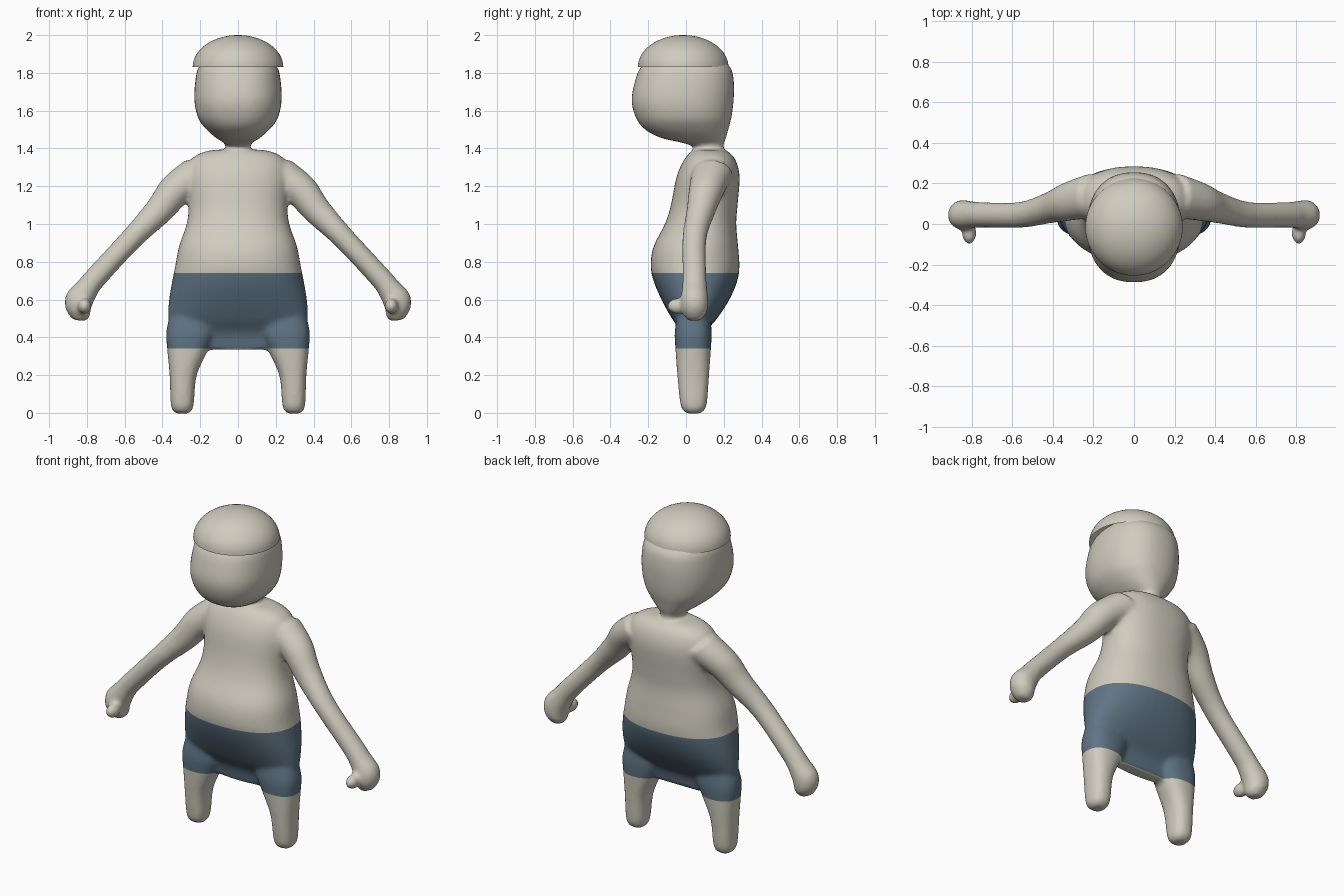
import bpy, bmesh
from math import cos, sin, pi, radians
from mathutils import Vector, Matrix

default = bpy.data.objects.get("Cube")
if default:
    bpy.data.objects.remove(default, do_unlink=True)


def make_material(name, color):
    mat = bpy.data.materials.new(name)
    mat.use_nodes = True
    mat.diffuse_color = (*color, 1)
    mat.node_tree.nodes["Principled BSDF"].inputs["Base Color"].default_value = (*color, 1)
    return mat


beige = make_material("warm beige", (0.63, 0.60, 0.515))
blue = make_material("slate blue", (0.117, 0.178, 0.238))


def spline(rows, steps=5):
    """Smoothly interpolate between key sections."""
    rows = [Vector(r) for r in rows]
    result = []
    for i in range(len(rows) - 1):
        b, c = rows[i], rows[i + 1]
        a, d = rows[max(i - 1, 0)], rows[min(i + 2, len(rows) - 1)]
        for k in range(steps):
            t = k / steps
            result.append(b + 0.5 * t * (c - a + t * (2 * a - 5 * b + 4 * c - d
                                                      + t * (3 * b - a - 3 * c + d))))
    return result + [rows[-1]]


def power(value, exponent):
    return abs(value) ** exponent * (1 if value >= 0 else -1)


def loft(bm, rows, exponent=2.0, side=1, count=40):
    """Closed skin over sections of (x, y, z, tilt, half width, half depth)."""
    loops = []
    for x, y, z, tilt, a, b in spline(rows):
        loop = []
        for k in range(count):
            angle = 2 * pi * k / count
            u = a * power(cos(angle), 2 / exponent)
            v = b * power(sin(angle), 2 / exponent)
            loop.append(bm.verts.new((side * (x + u * cos(radians(tilt))), y + v,
                                      z + u * sin(radians(tilt)))))
        loops.append(loop)
    for low, high in zip(loops, loops[1:]):
        for k in range(count):
            n = (k + 1) % count
            bm.faces.new((low[k], low[n], high[n], high[k]))
    bm.faces.new(loops[0][::-1])
    bm.faces.new(loops[-1])


def upright(rows, x=0):
    """Turn (height, half width, front, back) into level sections."""
    return [(x, (f + b) / 2, z, 0, w, (b - f) / 2) for z, w, f, b in rows]


def finish(bm, name, materials):
    mesh = bpy.data.meshes.new(name)
    bm.to_mesh(mesh)
    bm.free()
    obj = bpy.data.objects.new(name, mesh)
    bpy.context.collection.objects.link(obj)
    for mat in materials:
        mesh.materials.append(mat)
    bpy.ops.object.select_all(action='DESELECT')
    obj.select_set(True)
    bpy.context.view_layer.objects.active = obj
    return obj


body = bmesh.new()

# Torso, with a round belly tucked in at the bottom
loft(body, upright([
    (.335, .30, 0, .08), (.42, .345, -.02, .10), (.5, .37, -.075, .165),
    (.6, .365, -.13, .23), (.7, .348, -.172, .272), (.78, .332, -.187, .283),
    (.88, .313, -.172, .276), (1, .272, -.112, .266), (1.1, .262, -.08, .273),
    (1.25, .275, -.05, .284), (1.34, .25, -.01, .262), (1.385, .17, .03, .22),
    (1.395, .06, .06, .18)]), 2.3)

# Neck and head
loft(body, upright([
    (1.34, .07, .05, .2), (1.405, .062, .04, .198), (1.43, .077, -.02, .202),
    (1.455, .115, -.13, .212), (1.5, .167, -.217, .224), (1.56, .211, -.264, .24),
    (1.65, .231, -.288, .252), (1.75, .227, -.272, .254), (1.83, .209, -.24, .235),
    (1.89, .15, -.17, .16), (1.92, .05, -.06, .06)]), 2.3)

# Legs, arms and thumbs on both sides
leg = [(-.004, .295, .03, .01, .07), (.015, .295, .052, -.018, .098),
       (.06, .295, .062, -.032, .112), (.2, .29, .072, -.046, .122),
       (.34, .265, .11, -.056, .132), (.42, .25, .131, -.06, .136),
       (.5, .235, .13, -.05, .13)]
arm = [(.21, .14, 1.265, 50, .1, .11), (.33, .11, 1.18, 42, .09, .095),
       (.42, .08, 1.07, 43, .076, .077), (.56, .045, .925, 45, .06, .064),
       (.75, .045, .72, 45, .059, .063), (.8, .045, .655, 42, .064, .067),
       (.843, .045, .59, 35, .077, .073), (.849, .045, .535, 20, .07, .066),
       (.845, .045, .49, 10, .035, .035)]
for side in (1, -1):
    loft(body, [(x, (f + b) / 2, z, 0, w, (b - f) / 2) for z, x, w, f, b in leg], 2.4, side)
    loft(body, arm, 2.0, side)
    thumb = Matrix.Translation((side * .812, -.045, .565)) @ Matrix.Diagonal((.036, .055, .042, 1))
    bmesh.ops.create_uvsphere(body, u_segments=24, v_segments=16, radius=1, matrix=thumb)
bmesh.ops.recalc_face_normals(body, faces=body.faces)

# Fuse the parts into one soft skin
figure = finish(body, "body", [beige, blue])
remesh = figure.modifiers.new("fuse", 'REMESH')
remesh.mode = 'VOXEL'
remesh.voxel_size = 0.012
soften = figure.modifiers.new("soften", 'SMOOTH')
soften.factor = 0.5
soften.iterations = 8
for name in ("fuse", "soften"):
    bpy.ops.object.modifier_apply(modifier=name)

# Shorts: cut clean edges and colour the band between them
hem, waist = 0.34, 0.74
bm = bmesh.new()
bm.from_mesh(figure.data)
for height in (hem, waist):
    bmesh.ops.bisect_plane(bm, geom=bm.verts[:] + bm.edges[:] + bm.faces[:],
                           plane_co=(0, 0, height), plane_no=(0, 0, 1))
for face in bm.faces:
    centre = face.calc_center_median()
    face.material_index = int(hem < centre.z < waist and abs(centre.x) < 0.45)
    face.smooth = True
bm.to_mesh(figure.data)
bm.free()

# Cap: an open flattened dome
bm = bmesh.new()
bmesh.ops.create_uvsphere(bm, u_segments=64, v_segments=32, radius=1)
bmesh.ops.bisect_plane(bm, geom=bm.verts[:] + bm.edges[:] + bm.faces[:], dist=0.0001,
                       plane_co=(0, 0, 0), plane_no=(0, 0, 1), clear_inner=True)
bmesh.ops.transform(bm, verts=bm.verts, matrix=Matrix.Translation((0, -.015, 1.83))
                    @ Matrix.Diagonal((.24, .24, .17, 1)))
finish(bm, "cap", [beige])
bpy.ops.object.shade_smooth_by_angle()
